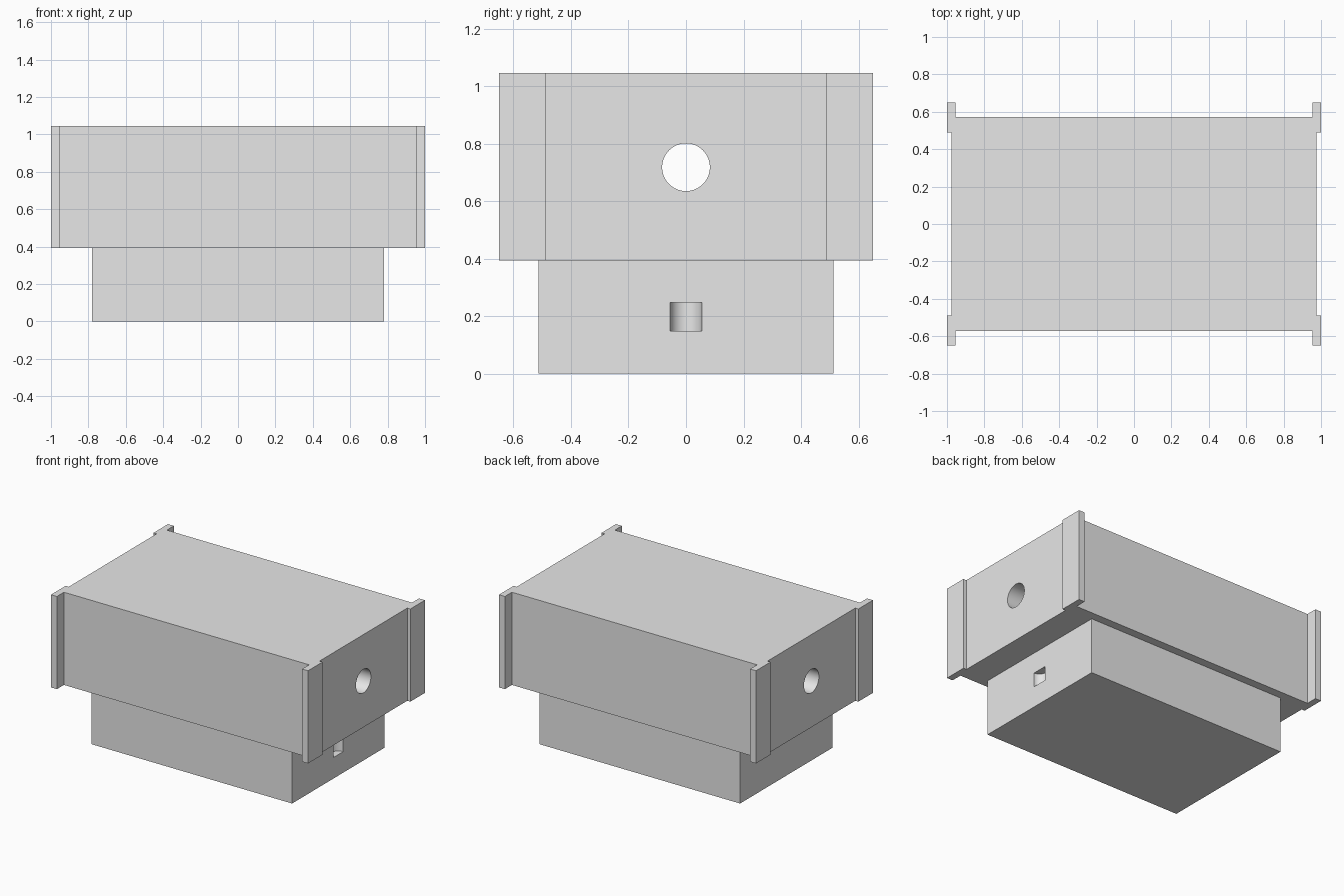
import bpy
import bmesh
from math import pi, radians

if "Cube" in bpy.data.objects:
    bpy.data.objects.remove(bpy.data.objects["Cube"], do_unlink=True)

GREY = (0.8, 0.8, 0.8, 1)
grey = bpy.data.materials.new("light_grey")
grey.diffuse_color = GREY
grey.use_nodes = True
grey.node_tree.nodes["Principled BSDF"].inputs["Base Color"].default_value = GREY


def extrude(name, outline, bottom, top):
    """Prism raised from a closed plan outline."""
    bm = bmesh.new()
    face = bm.faces.new([bm.verts.new((x, y, bottom)) for x, y in outline])
    raised = bmesh.ops.extrude_face_region(bm, geom=[face])["geom"]
    verts = [v for v in raised if isinstance(v, bmesh.types.BMVert)]
    bmesh.ops.translate(bm, verts=verts, vec=(0, 0, top - bottom))
    bmesh.ops.recalc_face_normals(bm, faces=bm.faces)
    mesh = bpy.data.meshes.new(name)
    bm.to_mesh(mesh)
    bm.free()
    mesh.materials.append(grey)
    obj = bpy.data.objects.new(name, mesh)
    bpy.context.collection.objects.link(obj)
    return obj


def drill(obj, radius, depth, location, rotation=(0, 0, 0)):
    """Cut a round hole and smooth its wall."""
    bpy.ops.mesh.primitive_cylinder_add(vertices=64, radius=radius, depth=depth,
                                        location=location, rotation=rotation)
    cutter = bpy.context.object
    cutter.hide_render = True
    cutter.data.materials.append(grey)
    mod = obj.modifiers.new("hole", 'BOOLEAN')
    mod.operation = 'DIFFERENCE'
    mod.solver = 'EXACT'
    mod.object = cutter
    bpy.ops.object.select_all(action='DESELECT')
    obj.select_set(True)
    bpy.context.view_layer.objects.active = obj
    bpy.ops.object.modifier_apply(modifier=mod.name)
    bpy.data.objects.remove(cutter, do_unlink=True)
    bpy.ops.object.shade_smooth_by_angle(angle=radians(30))


# Upper body with a flange at each corner, mirrored from one quarter
quarter = [(0.976, 0.488), (1, 0.488), (1, 0.65), (0.954, 0.65), (0.954, 0.572)]
half = quarter + [(-x, y) for x, y in reversed(quarter)]
outline = half + [(x, -y) for x, y in reversed(half)]
body = extrude("upper_body", outline, 0.393, 1.045)

# Round tunnel running from side to side
drill(body, 0.083, 3, (0, 0, 0.718), (0, pi / 2, 0))

# Narrower base with a half-round notch in its left side
w, d = 0.78, 0.513
base = extrude("lower_base", [(w, d), (-w, d), (-w, -d), (w, -d)], 0, 0.393)
drill(base, 0.055, 0.1, (w, 0, 0.198))
